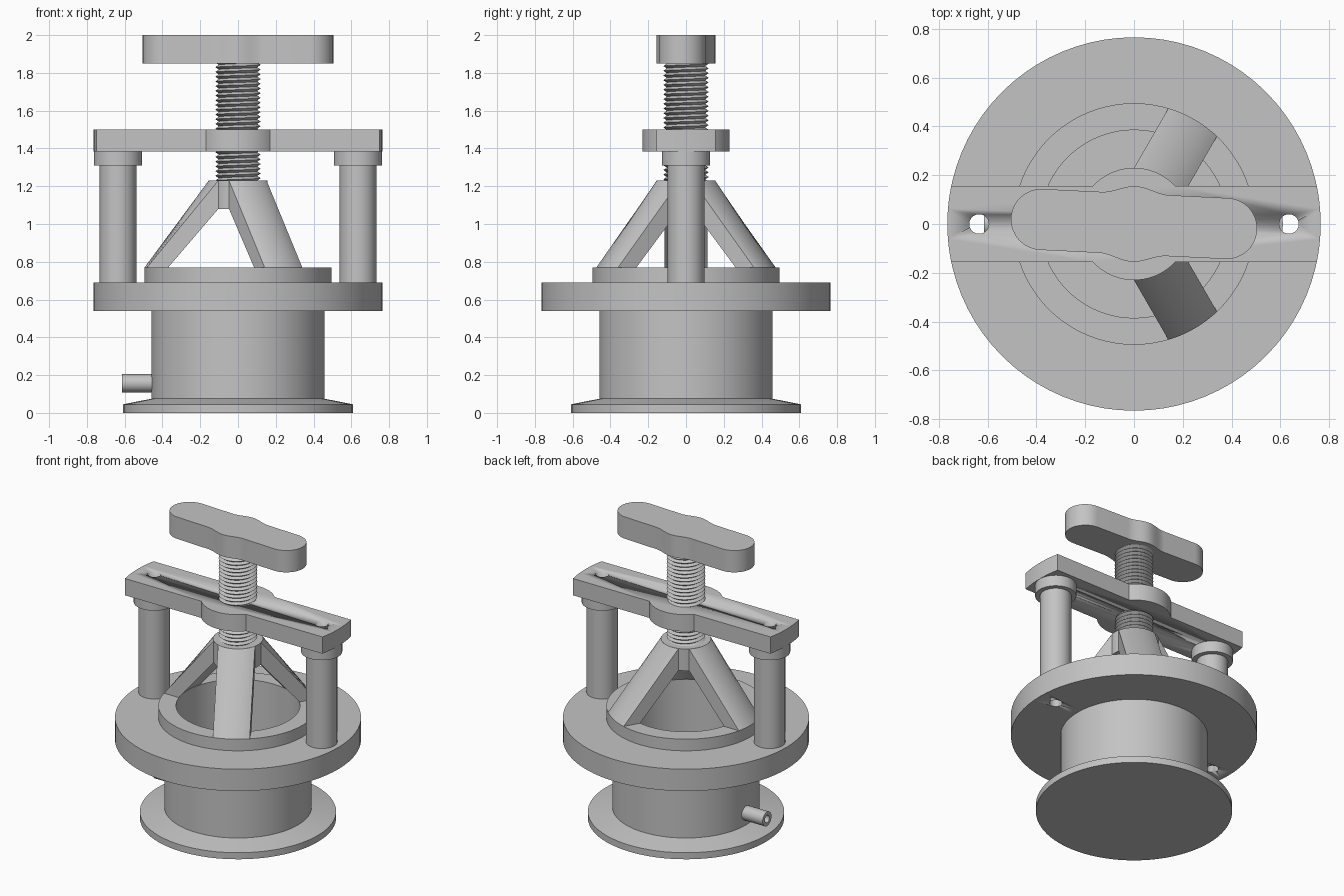
import bpy, bmesh, math
from mathutils import Matrix, Vector

if "Cube" in bpy.data.objects:
    bpy.data.objects.remove(bpy.data.objects["Cube"])

steel = bpy.data.materials.new("grey_steel")
steel.diffuse_color = (0.55, 0.55, 0.55, 1)
steel.use_nodes = True
steel.node_tree.nodes["Principled BSDF"].inputs["Base Color"].default_value = steel.diffuse_color


def finish(name, bm, matrix=None):
    bmesh.ops.remove_doubles(bm, verts=bm.verts, dist=1e-5)
    bmesh.ops.recalc_face_normals(bm, faces=bm.faces)
    if matrix:
        bm.transform(matrix)
    mesh = bpy.data.meshes.new(name)
    bm.to_mesh(mesh)
    bm.free()
    mesh.materials.append(steel)
    ob = bpy.data.objects.new(name, mesh)
    bpy.context.collection.objects.link(ob)
    bpy.ops.object.select_all(action='DESELECT')
    ob.select_set(True)
    bpy.context.view_layer.objects.active = ob
    bpy.ops.object.shade_smooth_by_angle(angle=math.radians(30))
    return ob


def lathe(name, profile, closed=True, n=64, matrix=None):
    bm = bmesh.new()
    rings = []
    for i in range(n):
        a = 2 * math.pi * i / n
        rings.append([bm.verts.new((r * math.cos(a), r * math.sin(a), z)) for r, z in profile])
    m = len(profile)
    for i in range(n):
        p, q = rings[i], rings[(i + 1) % n]
        for j in range(m if closed else m - 1):
            k = (j + 1) % m
            bm.faces.new((p[j], q[j], q[k], p[k]))
    return finish(name, bm, matrix)


def prism(name, outline, z0, z1, matrix=None):
    bm = bmesh.new()
    face = bm.faces.new([bm.verts.new((x, y, z0)) for x, y in outline])
    ext = bmesh.ops.extrude_face_region(bm, geom=[face], use_keep_orig=True)
    verts = [v for v in ext['geom'] if isinstance(v, bmesh.types.BMVert)]
    bmesh.ops.translate(bm, verts=verts, vec=(0, 0, z1 - z0))
    return finish(name, bm, matrix)


def arc(r, a0, a1, n, cx=0):
    return [(cx + r * math.cos(a0 + (a1 - a0) * i / n), r * math.sin(a0 + (a1 - a0) * i / n))
            for i in range(n + 1)]


POST_X, HOLE = 0.635, 0.04


def drill(ob):
    """Cut the two bolt holes through a part."""
    for s in (-1, 1):
        cutter = lathe("hole_cutter", [(0, -1), (HOLE, -1), (HOLE, 3), (0, 3)], False, 32,
                       Matrix.Translation((s * POST_X, 0, 0)))
        cutter.hide_render = True
        mod = ob.modifiers.new("hole", 'BOOLEAN')
        mod.operation, mod.solver, mod.object = 'DIFFERENCE', 'EXACT', cutter
        bpy.context.view_layer.objects.active = ob
        bpy.ops.object.modifier_move_to_index(modifier="hole", index=0)
        bpy.ops.object.modifier_apply(modifier="hole")
        bpy.data.objects.remove(cutter)


# vessel with flared foot and its drain spout
lathe("vessel", [(0, 0), (0.61, 0), (0.61, 0.045), (0.458, 0.075), (0.458, 0.69),
                 (0.385, 0.69), (0.385, 0.08), (0, 0.08)], False, 80)
lathe("drain_spout", [(0.025, 0.42), (0.048, 0.42), (0.048, 0.615), (0.025, 0.615)], True, 32,
      Matrix.Translation((0, 0, 0.157)) @ Matrix.Rotation(-math.pi / 2, 4, 'Y'))

# wide rim plate with bolt holes
drill(lathe("rim_plate", [(0.458, 0.54), (0.765, 0.54), (0.765, 0.69), (0.458, 0.69)], True, 80))

# hollow posts with collars
for side, s in (("left", -1), ("right", 1)):
    lathe(side + "_post", [(HOLE, 0.69), (0.097, 0.69), (0.097, 1.31), (0.128, 1.31),
                           (0.128, 1.385), (HOLE, 1.385)], True, 48,
          Matrix.Translation((s * POST_X, 0, 0)))

# cross beam: straight bar, rounded ends, round middle
half = 0.155
e, h = math.asin(half / 0.765), math.asin(half / 0.23)
outline = (arc(0.765, -e, e, 10) + arc(0.23, h, math.pi - h, 20)
           + arc(0.765, math.pi - e, math.pi + e, 10)
           + arc(0.23, math.pi + h, 2 * math.pi - h, 20))
drill(prism("cross_beam", outline, 1.385, 1.5))

# pressing ring and hub
lathe("press_ring", [(0.385, 0.69), (0.495, 0.69), (0.495, 0.77), (0.385, 0.77)], True, 80)
lathe("press_hub", [(0, 1.08), (0.155, 1.08), (0.155, 1.23), (0, 1.23)], False, 64)

# three sloping legs: strips of a conical shell
for k in range(3):
    bm = bmesh.new()
    section = [(0.387, 0.77), (0.495, 0.77), (0.155, 1.23), (0.155, 1.08)]
    rows = []
    for i in range(13):
        u = -0.115 + 0.23 * i / 12
        rows.append([bm.verts.new((math.sqrt(r * r - u * u), u, z)) for r, z in section])
    for p, q in zip(rows, rows[1:]):
        for j in range(4):
            bm.faces.new((p[j], q[j], q[(j + 1) % 4], p[(j + 1) % 4]))
    bm.faces.new(rows[0])
    bm.faces.new(rows[-1])
    finish("press_leg_%d" % (k + 1), bm, Matrix.Rotation(math.radians(60 + 120 * k), 4, 'Z'))

# threaded screw: helical ridge
bm = bmesh.new()
N, pitch, z0, z1 = 40, 0.025, 1.205, 1.86
steps = int(N * (z1 - z0) / pitch)
root, crest = [], []
for k in range(steps + 1):
    a, z = 2 * math.pi * k / N, z0 + pitch * k / N
    c, s = math.cos(a), math.sin(a)
    root.append(bm.verts.new((0.102 * c, 0.102 * s, z)))
    crest.append(bm.verts.new((0.12 * c, 0.12 * s, z + pitch / 2)))
for k in range(steps):
    bm.faces.new((root[k], root[k + 1], crest[k + 1], crest[k]))
    if k + N + 1 <= steps:
        bm.faces.new((crest[k], crest[k + 1], root[k + N + 1], root[k + N]))
finish("screw", bm)

# handle: rounded bar with a swollen middle, turned slightly
R = 0.125
bump = []
for i in range(25):
    x = 0.14 - 0.28 * i / 24
    bump.append((x, R + 0.03 * math.cos(x / 0.14 * math.pi / 2) ** 2))
outline = (arc(R, -math.pi / 2, math.pi / 2, 24, 0.38) + bump
           + arc(R, math.pi / 2, 3 * math.pi / 2, 24, -0.38) + [(-x, -y) for x, y in bump])
prism("handle", outline, 1.85, 2.0, Matrix.Rotation(math.radians(-2.8), 4, 'Z'))
